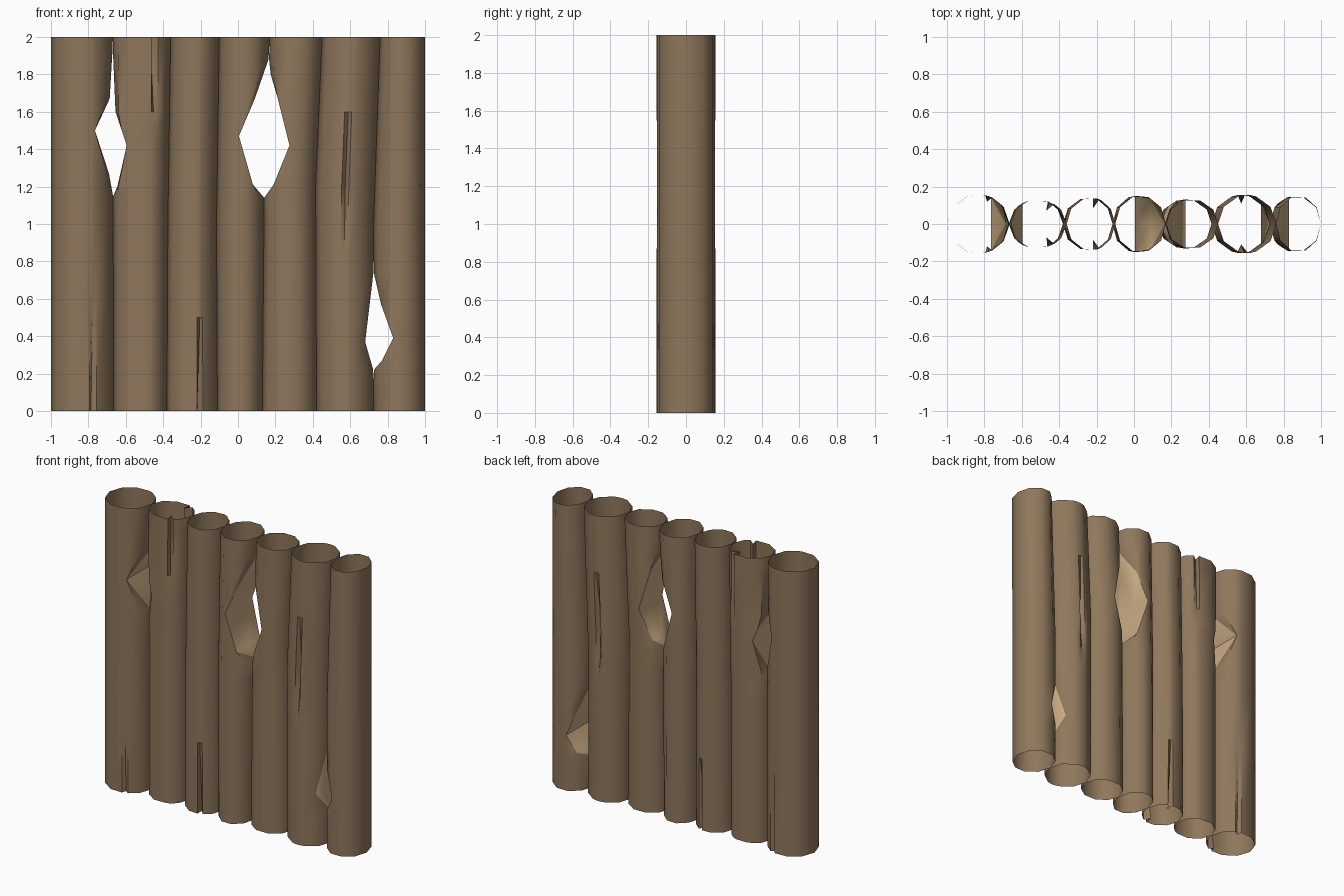
import bpy, bmesh, math

if "Cube" in bpy.data.objects:
    bpy.data.objects.remove(bpy.data.objects["Cube"])


def material(name, rgb):
    m = bpy.data.materials.new(name)
    m.diffuse_color = (*rgb, 1)
    m.use_nodes = True
    m.node_tree.nodes["Principled BSDF"].inputs["Base Color"].default_value = m.diffuse_color
    return m


BARK = material("brown_bark", (0.275, 0.185, 0.107))
CUT = material("pale_cut_wood", (0.60, 0.42, 0.235))


def interp(points, z):
    """Value at height z of a (z, x) polyline, None outside it."""
    for (z0, x0), (z1, x1) in zip(points, points[1:]):
        if z0 <= z <= z1:
            return x0 + (x1 - x0) * (z - z0) / (z1 - z0)
    return None


def make_log(name, left, right, ry, notch=None, side=0, crack=None):
    """Open ten-sided tube. notch: (z, x) chop outline on side +1/-1.
    crack: (angle, [(z, depth)]) groove, on front and back."""
    angles = [36 * k for k in range(10)]
    groove = {}
    if crack:
        for t in (crack[0], 360 - crack[0]):
            angles = [a for a in angles if abs(a - t) > 12]
            angles += [t - 7, t, t + 7]
            groove[t] = crack[1]
    angles.sort()
    levels = {0.0, 1.0, 2.0}
    levels |= {z for z, _ in (notch or [])}
    levels |= {z for z, _ in (crack[1] if crack else [])}
    bm = bmesh.new()
    rings = []
    for z in sorted(levels):
        xl, xr = interp(left, z), interp(right, z)
        cx, rx = (xl + xr) / 2, (xr - xl) / 2
        cut = interp(notch, z) if notch else None
        ring = []
        for a in angles:
            r = 1.0
            if a in groove:
                r -= (interp(groove[a], z) or 0) / ry
            x = cx + rx * r * math.cos(math.radians(a))
            y = ry * r * math.sin(math.radians(a))
            chopped = bool(notch) and a == (0 if side > 0 else 180)
            if cut is not None and (x - cut) * side > 1e-4:
                u = max(-1, min(1, (cut - cx) / rx))
                chord = ry * math.sqrt(1 - u * u)
                x = cut
                if abs(y) > 1e-6:
                    y = math.copysign(chord, y)
                    chopped = True
                else:
                    y = 0
            ring.append((bm.verts.new((x, y, z)), chopped))
        rings.append(ring)
    n = len(angles)
    for lo, hi in zip(rings, rings[1:]):
        for j in range(n):
            k = (j + 1) % n
            quad = [lo[j], lo[k], hi[k], hi[j]]
            count = sum(c for _, c in quad)
            vs = [v for v, _ in quad]
            if count == 3:
                # chop outline crosses this quad diagonally
                i = [c for _, c in quad].index(False)
                bm.faces.new([vs[i], vs[(i + 1) % 4], vs[i - 1]])
                f = bm.faces.new([vs[(i + 1) % 4], vs[(i + 2) % 4], vs[i - 1]])
                f.material_index = 1
            else:
                bm.faces.new(vs).material_index = int(count == 4)
    bmesh.ops.remove_doubles(bm, verts=bm.verts, dist=0.0005)
    me = bpy.data.meshes.new(name)
    bm.to_mesh(me)
    bm.free()
    me.materials.append(BARK)
    me.materials.append(CUT)
    ob = bpy.data.objects.new(name, me)
    bpy.context.collection.objects.link(ob)
    bpy.ops.object.select_all(action='DESELECT')
    ob.select_set(True)
    bpy.context.view_layer.objects.active = ob
    bpy.ops.object.shade_smooth_by_angle(angle=math.radians(42))


# seams between neighbouring logs, bottom to top
seams = [
    [(0, -1.0), (2, -1.0)],
    [(0, -0.665), (2, -0.67)],
    [(0, -0.38), (1, -0.375), (2, -0.36)],
    [(0, -0.11), (1, -0.115), (2, -0.10)],
    [(0, 0.13), (1.14, 0.14), (2, 0.17)],
    [(0, 0.42), (1.2, 0.415), (2, 0.45)],
    [(0, 0.725), (1, 0.725), (2, 0.76)],
    [(0, 1.0), (2, 1.0)],
]
half_depth = [0.158, 0.13, 0.14, 0.152, 0.132, 0.155, 0.15]

# chopped openings between logs: log index -> (outline, side)
notches = {
    0: ([(1.15, -0.668), (1.27, -0.69), (1.5, -0.765), (1.67, -0.686), (1.93, -0.671)], 1),
    1: ([(1.15, -0.667), (1.2, -0.645), (1.42, -0.595), (1.6, -0.655), (1.93, -0.669)], -1),
    3: ([(1.14, 0.14), (1.21, 0.08), (1.47, 0.005), (1.67, 0.09), (1.88, 0.163)], 1),
    4: ([(1.14, 0.14), (1.21, 0.19), (1.42, 0.275), (1.68, 0.21), (1.8, 0.175), (1.88, 0.166)], -1),
    5: ([(0.22, 0.723), (0.37, 0.68), (0.74, 0.724)], 1),
    6: ([(0.22, 0.726), (0.27, 0.77), (0.39, 0.83), (0.57, 0.765), (0.74, 0.726)], -1),
}
# split grooves: log index -> (angle, depth by height)
cracks = {
    0: (70, [(0, 0.03), (0.65, 0)]),
    1: (62, [(1.5, 0), (2, 0.05)]),
    2: (72, [(0, 0.05), (0.5, 0)]),
    5: (90, [(0.85, 0), (1.2, 0.045), (1.6, 0)]),
}

for i in range(7):
    outline, side = notches.get(i, (None, 0))
    make_log(f"log_{i + 1}", seams[i], seams[i + 1], half_depth[i],
             outline, side, cracks.get(i))
